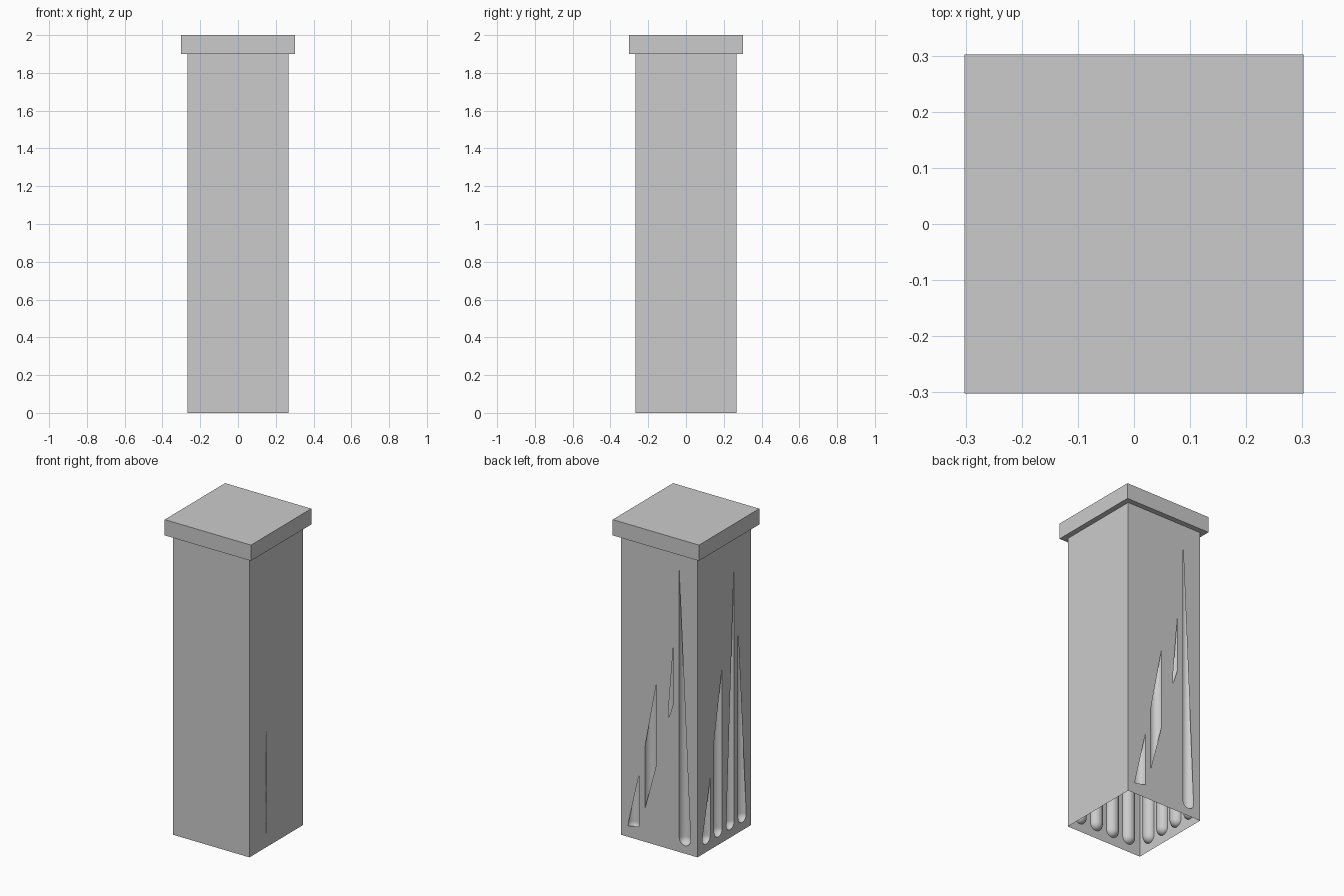
import bpy, bmesh
from math import pi, sin, cos
from mathutils import Vector, Matrix
from mathutils.geometry import tessellate_polygon

if "Cube" in bpy.data.objects:
    bpy.data.objects.remove(bpy.data.objects["Cube"])

H, TOP = 0.268, 1.9            # half width and height of the shaft
R, Z0, Z1 = 0.04, 0.09, 1.79   # flute radius, straight part start and end
FLUTES = (-0.18, -0.06, 0.06, 0.18)


def finish(name, bm, angle=0):
    me = bpy.data.meshes.new(name)
    bm.to_mesh(me)
    bm.free()
    ob = bpy.data.objects.new(name, me)
    bpy.context.collection.objects.link(ob)
    ob.rotation_euler.z = angle
    return ob


def slit(c, left, right):
    """Opening over one flute: slanted top edge, round bottom."""
    pts = [(c + R * cos(pi + pi * i / 10), Z0 + R * sin(pi + pi * i / 10)) for i in range(11)]
    if right > Z0:
        pts.append((c + R, right))
    if left > Z0:
        pts.append((c - R, left))
    return pts


def wall(name, angle, slits):
    outer = [(-H, 0), (H, 0), (H, TOP), (-H, TOP)]
    loops = [[Vector((u, -H, z)) for u, z in lp] for lp in [outer] + slits]
    flat = [[Vector((p.x, p.z, 0)) for p in lp] for lp in loops]
    bm = bmesh.new()
    vs = [bm.verts.new(p) for lp in loops for p in lp]
    for tri in tessellate_polygon(flat):
        bm.faces.new([vs[i] for i in tri])
    for f in bm.faces:
        f.normal_update()
        if f.normal.y > 0:
            f.normal_flip()
    return finish(name, bm, angle)


def flutes(name, angle):
    """Four half-capsule grooves sunk into one side."""
    bm = bmesh.new()
    n = 16
    phis = [(-pi / 2 + pi / 2 * i / 8, Z0) for i in range(9)]
    phis += [(pi / 2 * i / 8, Z1) for i in range(9)]
    for c in FLUTES:
        rows = [[bm.verts.new((c + R * cos(p) * cos(pi * j / n),
                               -H + R * cos(p) * sin(pi * j / n),
                               z + R * sin(p))) for j in range(n + 1)] for p, z in phis]
        for a, b in zip(rows, rows[1:]):
            for j in range(n):
                f = bm.faces.new((a[j], a[j + 1], b[j + 1], b[j]))
                f.smooth = True
    bmesh.ops.remove_doubles(bm, verts=bm.verts, dist=1e-5)
    for f in bm.faces:
        f.normal_update()
        if f.normal.y > 0:
            f.normal_flip()
    return finish(name, bm, angle)


# Shaft walls, open at the bottom; back and left have slits into the flutes
back = [[(-.22, .07), (-.14, .085), (-.14, .42)],
        [(-.10, .21), (-.02, .51), (-.02, 1.02), (-.10, .60)],
        [(.067, .83), (.10, .93), (.10, 1.30), (.065, .88)],
        slit(.18, Z1, Z0)]
left = [slit(-.18, Z0, .45), slit(-.06, .68, 1.12), slit(.06, Z0, 1.77), slit(.18, 1.25, Z0)]
for i, (side, slits) in enumerate((("front", []), ("right", []), ("back", back), ("left", left))):
    wall(side + "_wall", i * pi / 2, slits)
    flutes(side + "_flutes", i * pi / 2)

# Cap slab: overhanging rim, sides and flat top
bm = bmesh.new()
rings = [[bm.verts.new((sx * h, sy * h, z)) for sx, sy in ((-1, -1), (1, -1), (1, 1), (-1, 1))]
         for h, z in ((H, TOP), (.302, TOP), (.302, 2))]
for a, b in zip(rings, rings[1:]):
    for j in range(4):
        k = (j + 1) % 4
        bm.faces.new((a[j], a[k], b[k], b[j]))
bm.faces.new(rings[-1])
finish("cap", bm)
